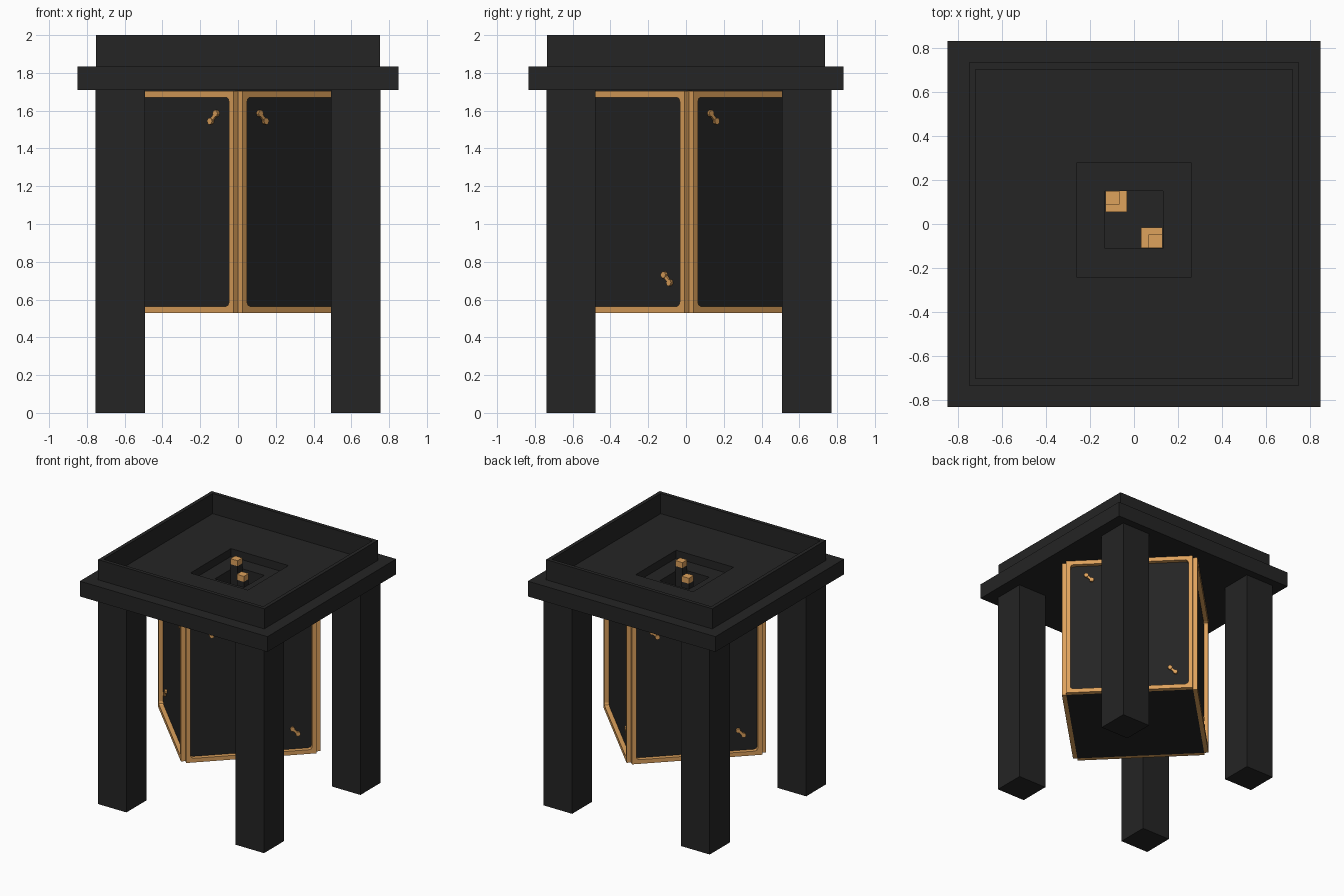
import bpy, bmesh, math
from mathutils import Matrix, Vector

cube = bpy.data.objects.get("Cube")
if cube:
    bpy.data.objects.remove(cube, do_unlink=True)


def material(name, rgb):
    m = bpy.data.materials.new(name)
    m.use_nodes = True
    m.diffuse_color = (*rgb, 1)
    m.node_tree.nodes["Principled BSDF"].inputs["Base Color"].default_value = (*rgb, 1)
    return m


CHARCOAL = material("charcoal", (0.018, 0.018, 0.018))
AMBER = material("amber", (0.73, 0.36, 0.107))


def finish(bm, name, mat, matrix=Matrix()):
    bmesh.ops.recalc_face_normals(bm, faces=bm.faces)
    bm.transform(matrix)
    me = bpy.data.meshes.new(name)
    bm.to_mesh(me)
    bm.free()
    me.materials.append(mat)
    ob = bpy.data.objects.new(name, me)
    bpy.context.collection.objects.link(ob)
    return ob


def box(name, mat, x, y, z, matrix=Matrix()):
    """Block between the given (low, high) limits on each axis."""
    bm = bmesh.new()
    bmesh.ops.create_cube(bm, size=1)
    for v in bm.verts:
        v.co = Vector([(a + b) / 2 + c * (b - a) for (a, b), c in zip((x, y, z), v.co)])
    return finish(bm, name, mat, matrix)


def ring(name, mat, outer, inner, z0, z1, matrix=Matrix()):
    """Flat plate with a hole; both outlines have the same number of points."""
    bm = bmesh.new()
    n = len(outer)
    loops = [[bm.verts.new((px, py, z)) for px, py in pts]
             for pts, z in ((outer, z0), (outer, z1), (inner, z1), (inner, z0))]
    for k in range(4):
        a, b = loops[k], loops[(k + 1) % 4]
        for i in range(n):
            j = (i + 1) % n
            bm.faces.new((a[i], a[j], b[j], b[i]))
    return finish(bm, name, mat, matrix)


def rect(hx, hy, cy=0.0):
    return [(-hx, cy - hy), (hx, cy - hy), (hx, cy + hy), (-hx, cy + hy)]


CY = 0.015                          # legs, pit and body sit slightly back
SLAB_LOW, SLAB_MID, SLAB_TOP = 1.71, 1.77, 1.835
PIT_Z = 1.60
WIDE, NARROW = rect(0.26, 0.262, 0.018), rect(0.132, 0.131, 0.02)

# Legs
for sx, side in ((1, "left"), (-1, "right")):
    for sy, end in ((-1, "front"), (1, "back")):
        cx, cy = sx * 0.6235, CY + sy * 0.624
        box(f"{end}_{side}_leg", CHARCOAL, (cx - 0.13, cx + 0.13),
            (cy - 0.13, cy + 0.13), (0, SLAB_LOW))

# Top slab with a stepped square opening, and the raised rim
ring("slab_lower", CHARCOAL, rect(0.85, 0.833), NARROW, SLAB_LOW, SLAB_MID)
ring("slab_upper", CHARCOAL, rect(0.85, 0.833), WIDE, SLAB_MID, SLAB_TOP)
ring("rim", CHARCOAL, rect(0.753, 0.735), rect(0.723, 0.705), SLAB_TOP, 2.0)

# Hanging body, turned 45 degrees, with a pit under the opening
H, T, Z0, Z1 = 0.492, 0.034, 0.53, 1.705
turn = Matrix.Translation((0, CY, 0)) @ Matrix.Rotation(math.radians(45), 4, "Z")
box("body", CHARCOAL, (-H, H), (-H, H), (Z0, PIT_Z), turn)
D = H * math.sqrt(2)
ring("body_top", CHARCOAL, [(0, CY - D), (D, CY), (0, CY + D), (-D, CY)],
     NARROW, PIT_Z, SLAB_LOW)

# Outlines of the border around a body face, rounded on the inside
HV, W, R = (Z1 - Z0) / 2, 0.034, 0.022
border_out, border_in = [], []
for sx, sy in ((1, 1), (-1, 1), (-1, -1), (1, -1)):
    ix, iy = H - W, HV - W
    q = R * (1 - math.sqrt(0.5))
    corner_in = [(ix, iy - R), (ix - q, iy - q), (ix - R, iy)]
    corner_out = [(H, iy - R), (H, HV), (ix - R, HV)]
    step = 1 if sx * sy > 0 else -1
    border_in += [(sx * a, sy * b) for a, b in corner_in[::step]]
    border_out += [(sx * a, sy * b) for a, b in corner_out[::step]]


def emblem(name, u, v, slope, matrix):
    """Small slanted bar with a round knob at each end."""
    lean = matrix @ Matrix.Translation((u, v, 0)) @ Matrix.Rotation(slope, 4, "Z")
    box(name + "_bar", AMBER, (-0.03, 0.03), (-0.009, 0.009), (H - 0.005, H + 0.012), lean)
    for i, s in enumerate((-1, 1)):
        bm = bmesh.new()
        bmesh.ops.create_cone(bm, cap_ends=True, segments=10, radius1=0.018,
                              radius2=0.018, depth=0.022)
        finish(bm, f"{name}_knob_{i + 1}", AMBER,
               lean @ Matrix.Translation((s * 0.029, 0, H + 0.005)))


# Borders and slanted emblems on the four body faces
for deg, face in ((-45, "front_left"), (45, "back_left"),
                  (135, "back_right"), (225, "front_right")):
    a = math.radians(deg)
    m = Matrix(((-math.sin(a), 0, math.cos(a), 0),
                (math.cos(a), 0, math.sin(a), CY),
                (0, 1, 0, (Z0 + Z1) / 2),
                (0, 0, 0, 1)))
    ring(face + "_border", AMBER, border_out, border_in, H, H + T, m)
    flip = -1 if face == "front_right" else 1
    slope = -flip * math.radians(45)
    emblem(face + "_upper_emblem", -flip * 0.315, HV - 0.14, slope, m)
    emblem(face + "_lower_emblem", flip * 0.335, -HV + 0.18, slope, m)

# Two pegs in opposite corners of the pit: wide foot, dark post, small cap
for i, s in enumerate((-1, 1)):
    def span(c, near, far):
        return tuple(sorted((c + near, c + far)))
    ex, ey = s * 0.131, -s * 0.13
    foot = span(0, s * 0.033, ex), span(0.02, -s * 0.035, ey)
    post = span(0, s * 0.066, ex), span(0.02, -s * 0.068, ey)
    box(f"peg_foot_{i + 1}", AMBER, *foot, (PIT_Z, PIT_Z + 0.04))
    box(f"peg_post_{i + 1}", CHARCOAL, *post, (PIT_Z + 0.04, 1.815))
    box(f"peg_cap_{i + 1}", AMBER, *post, (1.815, 1.86))
